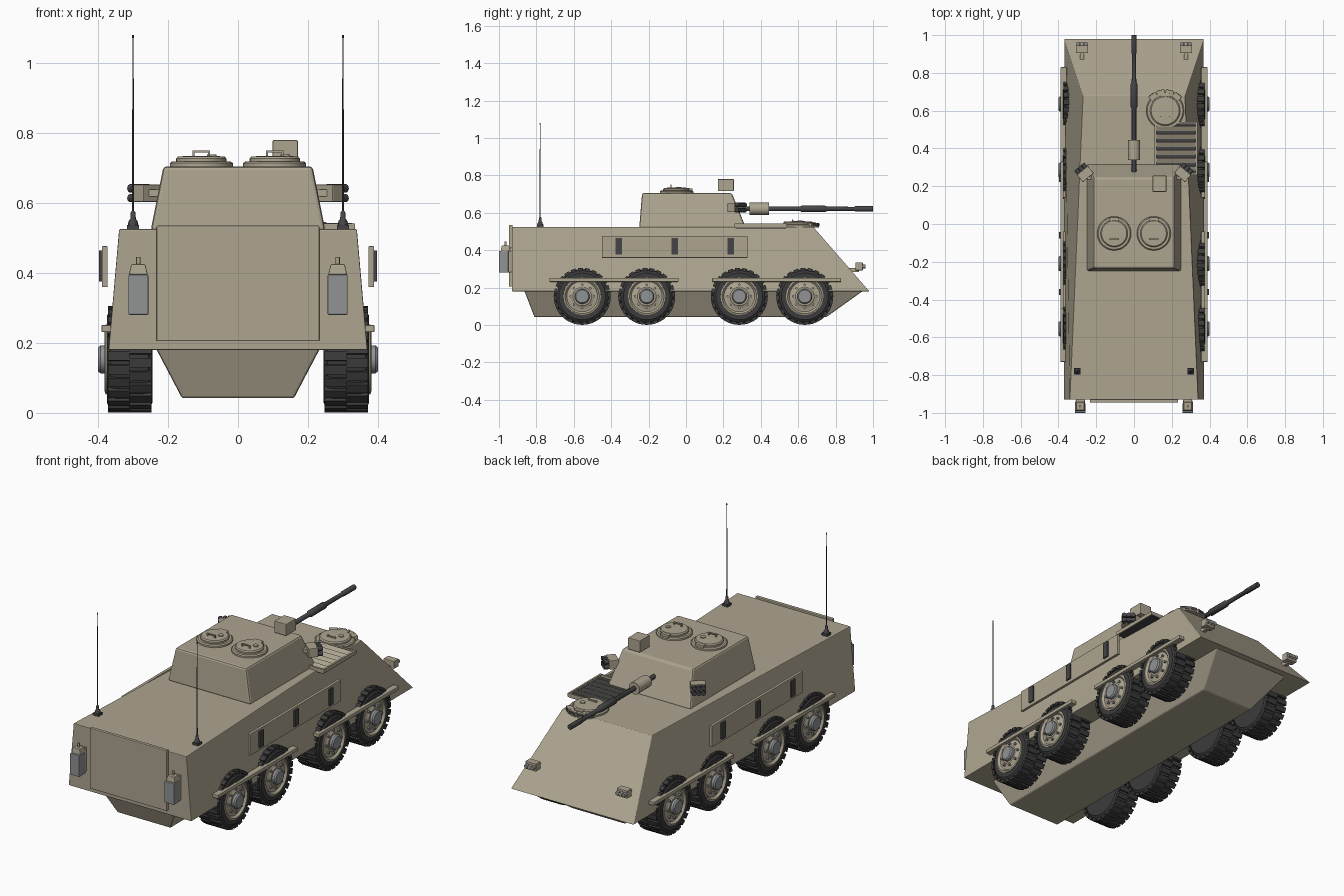
import bpy, bmesh
from math import pi, sin, cos, radians
from mathutils import Matrix, Vector

if "Cube" in bpy.data.objects:
    bpy.data.objects.remove(bpy.data.objects["Cube"])


def mat(name, c):
    m = bpy.data.materials.new(name)
    m.diffuse_color = (*c, 1)
    m.use_nodes = True
    m.node_tree.nodes["Principled BSDF"].inputs["Base Color"].default_value = m.diffuse_color
    return m


TAN = mat("tan_paint", (0.42, 0.375, 0.28))
DARK = mat("dark_rubber", (0.045, 0.045, 0.045))
STEEL = mat("gun_steel", (0.06, 0.06, 0.065))
GREY = mat("grey_metal", (0.28, 0.29, 0.30))


def finish(name, bm, m, bevel=0, smooth=False, world=None):
    bmesh.ops.recalc_face_normals(bm, faces=bm.faces)
    me = bpy.data.meshes.new(name)
    bm.to_mesh(me)
    bm.free()
    me.materials.append(m)
    ob = bpy.data.objects.new(name, me)
    bpy.context.collection.objects.link(ob)
    if world:
        ob.matrix_world = world
    if bevel:
        b = ob.modifiers.new("bevel", 'BEVEL')
        b.width, b.segments, b.limit_method = bevel, 2, 'ANGLE'
    if smooth:
        bpy.ops.object.select_all(action='DESELECT')
        ob.select_set(True)
        bpy.context.view_layer.objects.active = ob
        bpy.ops.object.shade_smooth_by_angle(angle=radians(35))
    return ob


def frustum(name, z0, a, z1, b, m=TAN, bevel=0):
    """Six-sided block; a and b are (y_rear, y_nose, half_rear, half_nose)."""
    bm = bmesh.new()
    rings = []
    for z, (y0, y1, w0, w1) in ((z0, a), (z1, b)):
        rings.append([bm.verts.new(p) for p in
                      ((-w0, y0, z), (w0, y0, z), (w1, y1, z), (-w1, y1, z))])
    for r in rings:
        bm.faces.new(r)
    for i in range(4):
        j = (i + 1) % 4
        bm.faces.new((rings[0][i], rings[0][j], rings[1][j], rings[1][i]))
    return finish(name, bm, m, bevel)


def box(name, c, size, m=TAN, bevel=0, rot=None):
    bm = bmesh.new()
    bmesh.ops.create_cube(bm, size=1, matrix=Matrix.Diagonal((*size, 1)))
    return finish(name, bm, m, bevel, False, Matrix.Translation(c) @ (rot or Matrix()))


def axis_matrix(c, d):
    return Matrix.Translation(c) @ Vector((0, 0, 1)).rotation_difference(Vector(d)).to_matrix().to_4x4()


def lathe(name, c, d, prof, m=TAN, n=32):
    """Spin a (radius, height) profile about direction d through point c."""
    bm = bmesh.new()
    rings = [[bm.verts.new((r * cos(2 * pi * i / n), r * sin(2 * pi * i / n), h))
              for i in range(n)] for r, h in prof]
    for p, q in zip(rings, rings[1:]):
        for i in range(n):
            j = (i + 1) % n
            bm.faces.new((p[i], p[j], q[j], q[i]))
    bm.faces.new(rings[0])
    bm.faces.new(rings[-1])
    return finish(name, bm, m, 0, True, axis_matrix(c, d))


def cyl(name, c, d, r, h, m=TAN, n=24):
    return lathe(name, c, d, [(r, 0), (r, h)], m, n)


def RZ(a):
    return Matrix.Rotation(a, 4, 'Z')


# Hull and turret
frustum("upper_hull", 0.18, (-0.93, 0.98, 0.37, 0.37), 0.525, (-0.93, 0.68, 0.34, 0.27), bevel=0.003)
frustum("lower_hull", 0.042, (-0.81, 0.75, 0.16, 0.16), 0.185, (-0.865, 0.95, 0.235, 0.235), bevel=0.006)
frustum("turret", 0.52, (-0.25, 0.32, 0.25, 0.25), 0.705, (-0.235, 0.245, 0.213, 0.213), bevel=0.01)
box("rear_door", (0, -0.937, 0.37), (0.465, 0.018, 0.33), bevel=0.003)


# Wheels: tyre, tread lugs, rim and hub
def tread(name, c, s):
    bm = bmesh.new()
    n = 24
    for i in range(n):
        for col in (-1, 1):
            a = 2 * pi * (i + 0.25 * col) / n
            M = (Matrix.Rotation(a, 4, 'X') @ Matrix.Translation((col * 0.031, 0, 0.144))
                 @ Matrix.Diagonal((0.062, 0.027, 0.016, 1)))
            bmesh.ops.create_cube(bm, size=1, matrix=M)
    return finish(name, bm, DARK, 0, False, Matrix.Translation(c))


TYRE = [(0.09, 0.245), (0.125, 0.245), (0.14, 0.256), (0.144, 0.27), (0.144, 0.35),
        (0.14, 0.364), (0.125, 0.375), (0.1, 0.375), (0.095, 0.36)]
RIM = [(0.095, 0.35), (0.1, 0.378), (0.092, 0.381), (0.082, 0.37), (0.06, 0.372), (0.05, 0.38)]
HUB = [(0.04, 0.37), (0.04, 0.393), (0.034, 0.4)]
for s in (-1, 1):
    side = "right" if s > 0 else "left"
    for k, y in enumerate((-0.555, -0.21, 0.285, 0.635)):
        tag = f"{side}_{k + 1}"
        c, d = (0, y, 0.153), (s, 0, 0)
        lathe("tyre_" + tag, c, d, TYRE, DARK, 36)
        tread("tread_" + tag, (s * 0.31, y, 0.153), s)
        lathe("rim_" + tag, c, d, RIM)
        lathe("hub_" + tag, c, d, HUB, GREY)
        for i in range(8):
            a = 2 * pi * i / 8
            cyl(f"wheel_bolt_{tag}_{i}", (s * 0.37, y + 0.062 * cos(a), 0.153 + 0.062 * sin(a)),
                d, 0.007, 0.012, GREY, 6)

    # Fender strips, side armour panel and vision slits
    for k, y in enumerate((-0.385, 0.485)):
        box(f"fender_{side}_{k}", (s * 0.373, y, 0.241), (0.034, 0.69, 0.02), bevel=0.003)
    box("side_panel_" + side, (s * 0.381, -0.06, 0.418), (0.016, 0.78, 0.117), bevel=0.002)
    for y in (-0.36, -0.06, 0.24):
        box("vision_slit_" + side, (s * 0.391, y, 0.42), (0.012, 0.034, 0.088), STEEL)

    # Jerry cans on the rear plate
    x = s * 0.285
    box("jerry_can_" + side, (x, -0.962, 0.338), (0.05, 0.06, 0.115), TAN, 0.005)
    box("jerry_can_plate_" + side, (x, -0.975, 0.338), (0.057, 0.05, 0.115), GREY, 0.003)
    frustum("jerry_can_top_" + side, 0.395, (-0.99, -0.94, 0.027, 0.027),
            0.425, (-0.985, -0.945, 0.02, 0.02), bevel=0.003).location.x = x
    cyl("jerry_can_cap_" + side, (x, -0.965, 0.42), (0, 0, 1), 0.006, 0.026, TAN, 12)
    box("can_bracket_" + side, (x, -0.935, 0.35), (0.045, 0.014, 0.13))

    # Whip antennas
    ax = (s * 0.30, -0.78, 0.523)
    box("antenna_foot_" + side, (ax[0], ax[1], 0.53), (0.034, 0.034, 0.014), STEEL)
    lathe("antenna_" + side, ax, (0, 0, 1),
          [(0.016, 0.01), (0.013, 0.025), (0.008, 0.032), (0.007, 0.05), (0.003, 0.055),
           (0.0025, 0.3), (0.0015, 0.55)], STEEL, 10)
    cyl("antenna_tip_" + side, (ax[0], ax[1], 1.072), (0, 0, 1), 0.003, 0.008, STEEL, 8)

    # Smoke launchers on turret cheeks, splayed outward
    R = RZ(-s * radians(40))
    o = Vector((s * 0.258, 0.265, 0.628))
    box("launcher_block_" + side, o, (0.075, 0.05, 0.05), TAN, 0.003, R)
    box("launcher_arm_" + side, (s * 0.232, 0.25, 0.628), (0.05, 0.03, 0.02))
    d = R @ Vector((0, 1, 0))
    for i in (-1, 0, 1):
        for j in (-1, 1):
            p = o + R @ Vector((i * 0.023, 0.02, j * 0.014))
            cyl("launcher_tube_" + side, p, d, 0.012, 0.03, STEEL, 12)

    # Headlights on the nose
    hx = s * 0.275
    box("headlight_box_" + side, (hx, 0.925, 0.313), (0.064, 0.04, 0.042), TAN, 0.003)
    box("headlight_stem_" + side, (hx, 0.895, 0.295), (0.02, 0.06, 0.022))
    for i in (-1, 0, 1):
        cyl("headlight_lens_" + side, (hx + i * 0.02, 0.94, 0.313), (0, 1, 0), 0.01, 0.02,
            GREY if i else TAN, 12)


# Hatches with ring, domed lid, grab handle and hinge
def hatch(name, x, y, z, r, drop=0):
    lathe(name + "_ring", (x, y, z - 0.005), (0, 0, 1),
          [(r, 0), (r, 0.014), (r - 0.006, 0.019), (r - 0.016, 0.019)])
    lathe(name + "_lid", (x, y, z + 0.008), (0, 0, 1),
          [(r * 0.8, 0), (r * 0.8, 0.014), (r * 0.74, 0.02), (r * 0.3, 0.022)])
    top = z + 0.03
    for dx in (-0.022, 0.022):
        box(name + "_handle_post", (x + dx, y - 0.03, top + 0.003), (0.006, 0.006, 0.02 - drop))
    box(name + "_handle", (x, y - 0.03, top + 0.012 - drop), (0.05, 0.007, 0.006))
    box(name + "_hinge", (x, y + r * 0.78, z + 0.018), (0.05, 0.03, 0.016), TAN, 0.002)
    cyl(name + "_latch", (x + 0.03, y + 0.01, top - 0.004), (0, 0, 1), 0.014, 0.008)


hatch("commander_hatch", 0.105, -0.05, 0.705, 0.09)
hatch("gunner_hatch", -0.105, -0.05, 0.705, 0.09)
hatch("driver_hatch", 0.165, 0.60, 0.525, 0.1, 0.008)

# Driver periscopes fanned around the hatch nose
for a in (-38, -13, 13, 38):
    R = RZ(radians(a))
    p = Vector((0.165, 0.595, 0.533)) + R @ Vector((0, 0.1, 0))
    box("periscope", p, (0.044, 0.03, 0.026), TAN, 0.002, R)
    box("periscope_glass", p + R @ Vector((0, 0.015, 0.002)), (0.034, 0.004, 0.014), STEEL, 0, R)

# Engine grille: dark bed, frame and tilted louvres
box("grille_bed", (0.222, 0.40, 0.523), (0.215, 0.27, 0.012), STEEL)
for x in (0.114, 0.33):
    box("grille_side", (x, 0.40, 0.532), (0.01, 0.28, 0.02))
for y in (0.265, 0.535):
    box("grille_end", (0.222, y, 0.532), (0.225, 0.01, 0.02))
for i in range(6):
    box("grille_slat", (0.222, 0.295 + i * 0.042, 0.535), (0.21, 0.026, 0.005), TAN, 0,
        Matrix.Rotation(radians(25), 4, 'X'))

# Gun mantlet, barrel and roof sight
lathe("mantlet", (0, 0.34, 0.621), (0, 1, 0), [(0.033, 0), (0.033, 0.105)], TAN, 12)
lathe("gun_barrel", (0, 0.26, 0.621), (0, 1, 0),
      [(0.012, 0), (0.012, 0.35), (0.018, 0.36), (0.018, 0.48), (0.012, 0.495),
       (0.011, 0.64), (0.014, 0.645), (0.014, 0.74)], STEEL, 20)
box("roof_sight", (0.135, 0.213, 0.748), (0.072, 0.085, 0.064), TAN, 0.003)
